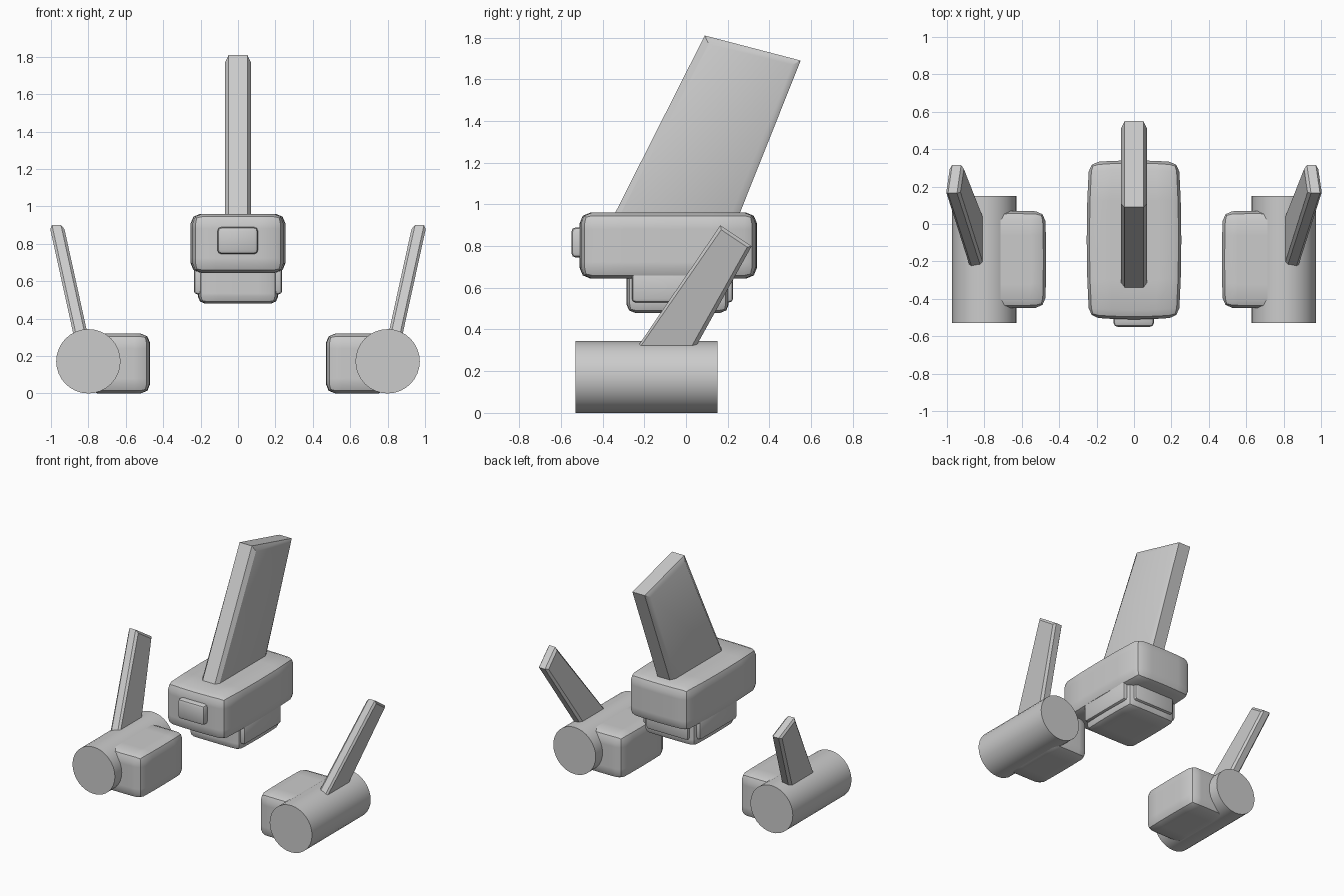
import bpy
import bmesh
import math
from mathutils import Vector

cube = bpy.data.objects.get("Cube")
if cube:
    bpy.data.objects.remove(cube, do_unlink=True)

grey = bpy.data.materials.new("light_grey")
grey.use_nodes = True
grey.diffuse_color = (0.6, 0.6, 0.6, 1)
grey.node_tree.nodes["Principled BSDF"].inputs["Base Color"].default_value = (0.6, 0.6, 0.6, 1)


def finish(name, bm, angle=35):
    """Turn a bmesh into a shaded, coloured object."""
    bmesh.ops.recalc_face_normals(bm, faces=bm.faces)
    mesh = bpy.data.meshes.new(name)
    bm.to_mesh(mesh)
    bm.free()
    mesh.materials.append(grey)
    obj = bpy.data.objects.new(name, mesh)
    bpy.context.collection.objects.link(obj)
    bpy.ops.object.select_all(action="DESELECT")
    obj.select_set(True)
    bpy.context.view_layer.objects.active = obj
    bpy.ops.object.shade_smooth_by_angle(angle=math.radians(angle))
    return obj


def soft_box(name, low, high, bevel, bulge=0.0):
    """Bevelled box whose sides swell slightly towards the middle."""
    low, high = Vector(low), Vector(high)
    size, mid = high - low, (low + high) / 2
    bm = bmesh.new()
    bmesh.ops.create_cube(bm, size=1)
    sharp = bm.edges[:]
    if bulge:
        bmesh.ops.subdivide_edges(bm, edges=sharp, cuts=3, use_grid_fill=True)
    for v in bm.verts:
        x, y, z = v.co
        v.co.x *= 1 - bulge * (2 * y) ** 2
        v.co.y *= 1 - bulge * (2 * x) ** 2 / 2
        v.co = Vector(a * b for a, b in zip(v.co, size)) + mid
    bm.normal_update()
    sharp = [e for e in bm.edges if e.calc_face_angle() > 1]
    bmesh.ops.bevel(bm, geom=sharp, offset=bevel, segments=2, profile=0.5,
                    affect="EDGES", clamp_overlap=True)
    return finish(name, bm, 40)


def fin(name, outline, edge, rim, depth, lean=None):
    """Swept plate with chamfered rims; lean maps height to sideways shift."""
    bm = bmesh.new()
    face = bm.faces.new([bm.verts.new((-edge, y, z)) for y, z in outline])
    extruded = bmesh.ops.extrude_face_region(bm, geom=[face])["geom"]
    for v in extruded:
        if isinstance(v, bmesh.types.BMVert):
            v.co.x = edge
    bmesh.ops.recalc_face_normals(bm, faces=bm.faces)
    sides = [f for f in bm.faces if abs(f.normal.x) > 0.9]
    bmesh.ops.inset_individual(bm, faces=sides, thickness=rim, depth=depth)
    if lean:
        for v in bm.verts:
            v.co.x += lean(v.co.z)
    return finish(name, bm, 32)


# Central body with its nose block and tall tail fin
soft_box("main_body", (-0.253, -0.51, 0.645), (0.253, 0.34, 0.96), 0.05, 0.05)
soft_box("nose_block", (-0.11, -0.55, 0.745), (0.107, -0.45, 0.89), 0.022)
fin("tail_fin", [(-0.395, 0.85), (0.09, 1.81), (0.55, 1.69), (0.215, 0.85)],
    0.05, 0.045, 0.02)

# Underslung block with plates on its sides and back
soft_box("lower_block", (-0.215, -0.285, 0.48), (0.215, 0.205, 0.7), 0.04, 0.03)
soft_box("back_plate", (-0.17, 0.15, 0.53), (0.17, 0.226, 0.68), 0.018)
for side, label in ((1, "left"), (-1, "right")):
    a, b = sorted((side * 0.15, side * 0.236))
    soft_box(label + "_plate", (a, -0.26, 0.53), (b, 0.17, 0.68), 0.018)

    # Side pod: horizontal drum, inner block and leaning fin
    bm = bmesh.new()
    bmesh.ops.create_cone(bm, cap_ends=True, segments=32,
                          radius1=0.172, radius2=0.172, depth=0.68)
    for v in bm.verts:
        x, y, z = v.co
        v.co = (x + side * 0.8, z - 0.19, y + 0.172)
    finish(label + "_drum", bm)

    a, b = sorted((side * 0.47, side * 0.8))
    soft_box(label + "_inner_block", (a, -0.45, 0.0), (b, 0.07, 0.32), 0.05, 0.03)
    fin(label + "_fin", [(-0.278, 0.25), (0.165, 0.9), (0.315, 0.8), (0.01, 0.25)],
        0.024, 0.022, 0.014,
        lambda z, s=side: s * (0.845 + 0.22 * (z - 0.33)))
